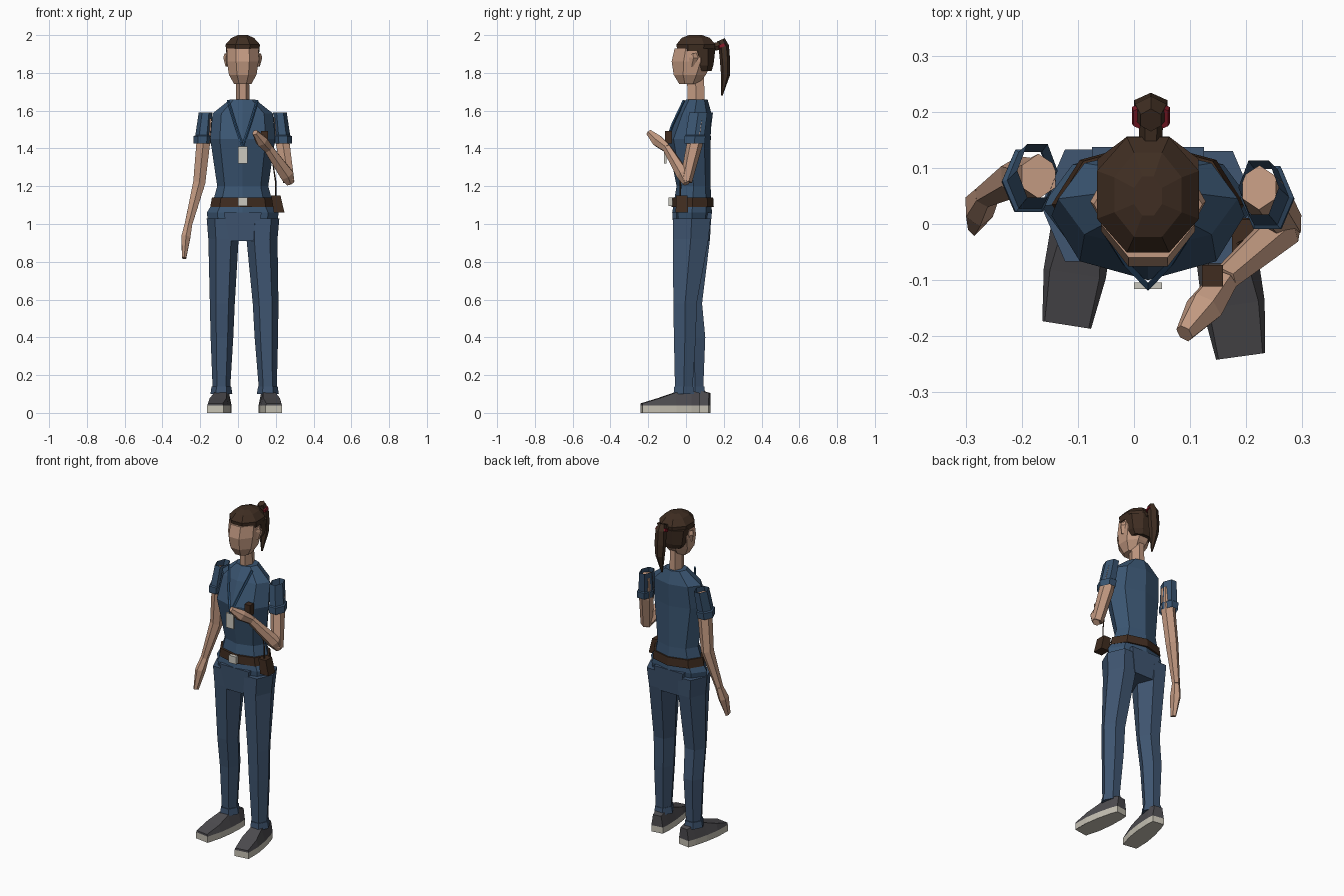
import bpy, bmesh
from math import cos, sin, pi
from mathutils import Vector

default_cube = bpy.data.objects.get("Cube")
if default_cube:
    bpy.data.objects.remove(default_cube, do_unlink=True)

MID = 0.025  # x of the body's centre line


def material(name, red, green, blue):
    mat = bpy.data.materials.new(name)
    mat.use_nodes = True
    mat.diffuse_color = (red, green, blue, 1)
    shader = next(n for n in mat.node_tree.nodes if n.type == 'BSDF_PRINCIPLED')
    shader.inputs["Base Color"].default_value = (red, green, blue, 1)
    shader.inputs["Roughness"].default_value = 0.8
    return mat


skin = material("skin", 0.54, 0.32, 0.22)
shirt_blue = material("shirt blue", 0.042, 0.09, 0.165)
trouser_blue = material("trouser blue", 0.05, 0.092, 0.165)
trim_blue = material("trim blue", 0.035, 0.105, 0.22)
hair_brown = material("hair brown", 0.05, 0.027, 0.016)
leather = material("leather brown", 0.05, 0.025, 0.014)
shoe_grey = material("shoe grey", 0.075, 0.072, 0.08)
sole_grey = material("sole grey", 0.56, 0.53, 0.45)
metal = material("badge grey", 0.6, 0.58, 0.52)
tie_red = material("tie red", 0.22, 0.01, 0.02)


def skin_rings(name, rings, mat, closed=True):
    """Join rings of points with faces, capping both ends if closed."""
    bm = bmesh.new()
    loops = [[bm.verts.new(p) for p in ring] for ring in rings]
    count = len(loops[0])
    for low, high in zip(loops, loops[1:]):
        for i in range(count):
            j = (i + 1) % count
            bm.faces.new((low[i], low[j], high[j], high[i]))
    if closed:
        bm.faces.new(loops[0])
        bm.faces.new(loops[-1])
    bmesh.ops.recalc_face_normals(bm, faces=bm.faces[:])
    mesh = bpy.data.meshes.new(name)
    bm.to_mesh(mesh)
    bm.free()
    mesh.materials.append(mat)
    obj = bpy.data.objects.new(name, mesh)
    bpy.context.collection.objects.link(obj)
    return obj


def polygon(sides, turn=0.0):
    """Regular polygon stretched to fill the square from -1 to 1."""
    pts = [(cos(2 * pi * (i + turn) / sides), sin(2 * pi * (i + turn) / sides))
           for i in range(sides)]
    wide = max(abs(p[0]) for p in pts)
    deep = max(abs(p[1]) for p in pts)
    return [(u / wide, v / deep) for u, v in pts]


def stack(name, rings, mat, sides=8, turn=0.0, closed=True):
    """Level rings given as x, y, z, half width, half depth."""
    shape = polygon(sides, turn)
    return skin_rings(name, [[(x + u * rx, y + v * ry, z) for u, v in shape]
                             for x, y, z, rx, ry in rings], mat, closed)


def centred(name, rings, mat, **options):
    return stack(name, [(MID, *ring) for ring in rings], mat, **options)


def limb(name, path, mat, sides=6):
    """Tube along a path of x, y, z, depth radius, width radius."""
    points = [Vector(p[:3]) for p in path]
    rings = []
    for i, p in enumerate(path):
        along = (points[min(i + 1, len(points) - 1)] - points[max(i - 1, 0)]).normalized()
        ref = Vector((1, 0, 0)) if abs(along.y) > 0.9 else Vector((0, 1, 0))
        a = (ref - along * ref.dot(along)).normalized()
        b = along.cross(a)
        rings.append([points[i] + a * u * p[3] + b * v * p[-1] for u, v in polygon(sides)])
    return skin_rings(name, rings, mat)


def box(name, centre, size, mat):
    x, y, z = centre
    w, d, h = (s / 2 for s in size)
    return stack(name, [(x, y, z - h, w, d), (x, y, z + h, w, d)], mat, 4, 0.5)


# Head, neck and ears
centred("head", [(0.015, 1.74, 0.045, 0.05), (0.02, 1.79, 0.073, 0.085),
                 (0.032, 1.86, 0.084, 0.108), (0.04, 1.93, 0.083, 0.1)], skin, turn=0.5)
centred("neck", [(0.055, 1.63, 0.036, 0.045), (0.05, 1.78, 0.034, 0.045)], skin, sides=6)
for side, label in ((-1, "right"), (1, "left")):
    x = MID + side * 0.085
    limb(label + "_ear", [(x, 0.035, 1.9, 0.02, 0.012), (x + side * 0.004, 0.04, 1.88, 0.025, 0.014),
                          (x, 0.03, 1.835, 0.008, 0.006)], skin, 4)

# Hair cap, back hair and ponytail
centred("hair_cap", [(0.052, 1.915, 0.088, 0.098), (0.052, 1.95, 0.091, 0.103),
                     (0.052, 1.985, 0.06, 0.075), (0.05, 2.0, 0.025, 0.035)], hair_brown, turn=0.5)
centred("back_hair", [(0.095, 1.81, 0.06, 0.04), (0.095, 1.84, 0.078, 0.05),
                      (0.088, 1.93, 0.09, 0.068)], hair_brown, turn=0.5)
TAIL = 0.03
limb("ponytail_root", [(TAIL, 0.13, 1.935, 0.02), (TAIL, 0.19, 1.945, 0.022)], hair_brown)
limb("ponytail", [(TAIL, 0.185, 1.975, 0.022, 0.018), (TAIL, 0.2, 1.94, 0.028),
                  (TAIL, 0.207, 1.86, 0.027, 0.03), (TAIL, 0.209, 1.79, 0.024, 0.024),
                  (TAIL, 0.19, 1.68, 0.004)], hair_brown)
limb("hair_tie", [(TAIL, 0.188, 1.952, 0.029, 0.031), (TAIL, 0.194, 1.937, 0.031, 0.034)], tie_red)

# Shirt, flaring below the waist
centred("shirt", [(0.03, 1.02, 0.185, 0.1), (0.032, 1.06, 0.19, 0.105),
                  (0.035, 1.11, 0.16, 0.1), (0.04, 1.2, 0.135, 0.09),
                  (0.015, 1.45, 0.172, 0.115), (0.045, 1.585, 0.16, 0.09),
                  (0.057, 1.66, 0.066, 0.057)], shirt_blue)

# Neckline trim, badge, belt and buckle
for side, label in ((-1, "right"), (1, "left")):
    limb(label + "_neck_trim", [(MID + side * 0.078, -0.01, 1.655, 0.007),
                                (MID + side * 0.04, -0.07, 1.53, 0.007),
                                (MID, -0.112, 1.41, 0.007)], trim_blue, 4)
box("badge", (MID, -0.11, 1.365), (0.05, 0.012, 0.09), metal)
centred("belt", [(0.035, 1.09, 0.172, 0.112), (0.035, 1.14, 0.163, 0.109)], leather)
box("buckle", (MID, -0.082, 1.117), (0.05, 0.02, 0.045), metal)

# Belt pouch with aerial, and chest radio
stack("belt_pouch", [(0.218, -0.022, 1.06, 0.028, 0.033),
                     (0.2, -0.022, 1.15, 0.025, 0.03)], leather, 4, 0.5)
limb("pouch_aerial", [(0.2, -0.03, 1.14, 0.005), (0.2, -0.03, 1.22, 0.004),
                      (0.185, -0.035, 1.32, 0.003)], leather, 4)
box("chest_radio", (0.14, -0.092, 1.46), (0.038, 0.038, 0.065), leather)

# Pelvis piece between the legs
centred("pelvis", [(0.03, 0.91, 0.07, 0.092), (0.032, 1.06, 0.1, 0.105)], trouser_blue,
        sides=4, turn=0.5)

# Sleeves, open at both ends, with a raised cuff
for side, label, y in ((-1, "right", 0.075), (1, "left", 0.045)):
    sleeve = [(0.197, 0.02, 1.59, 0.036, 0.048), (0.21, 0.003, 1.47, 0.041, 0.05),
              (0.212, 0.002, 1.465, 0.048, 0.056), (0.215, 0.0, 1.425, 0.046, 0.054)]
    stack(label + "_sleeve", [(MID + side * dx, y + dy, z, rx, ry)
                              for dx, dy, z, rx, ry in sleeve], shirt_blue, 6, closed=False)

# Hanging right arm and raised left arm, each with its hand
limb("right_arm", [(-0.17, 0.085, 1.56, 0.04, 0.03), (-0.185, 0.078, 1.42, 0.04, 0.036),
                   (-0.205, 0.085, 1.22, 0.036, 0.032), (-0.262, 0.052, 1.0, 0.022, 0.02)], skin)
limb("right_hand", [(-0.262, 0.052, 1.0, 0.022, 0.02), (-0.276, 0.03, 0.93, 0.036, 0.024),
                    (-0.285, 0.0, 0.82, 0.022, 0.011)], skin)
limb("left_upper_arm", [(0.223, 0.065, 1.56, 0.04, 0.03), (0.238, 0.045, 1.42, 0.042, 0.036),
                        (0.268, 0.0, 1.225, 0.032, 0.03)], skin)
limb("left_forearm", [(0.277, 0.003, 1.215, 0.02), (0.258, -0.015, 1.26, 0.036),
                      (0.16, -0.1, 1.4, 0.024)], skin)
limb("left_hand", [(0.16, -0.1, 1.4, 0.024), (0.125, -0.15, 1.44, 0.034, 0.03),
                   (0.09, -0.195, 1.485, 0.018, 0.014)], skin)

# Trouser legs and cuffs
right_leg = [(-0.08, 0.033, 1.03, 0.086, 0.1), (-0.077, 0.033, 0.92, 0.08, 0.094),
             (-0.083, 0.025, 0.58, 0.066, 0.06), (-0.085, 0.045, 0.4, 0.06, 0.057),
             (-0.088, 0.047, 0.12, 0.046, 0.044)]
left_leg = [(0.133, 0.03, 1.03, 0.086, 0.1), (0.127, 0.025, 0.92, 0.082, 0.094),
            (0.146, -0.005, 0.58, 0.068, 0.062), (0.15, -0.006, 0.4, 0.062, 0.058),
            (0.158, -0.012, 0.12, 0.047, 0.046)]
for label, leg in (("right", right_leg), ("left", left_leg)):
    stack(label + "_trouser_leg", leg, trouser_blue, 6)
    x, y = leg[-1][:2]
    stack(label + "_trouser_cuff", [(x, y, 0.1, 0.058, 0.054), (x, y, 0.14, 0.052, 0.05)],
          trouser_blue, 6)

# Shoes: sections from heel to toe as position, half width, top height, top width ratio
SECTIONS = [(0, 0.036, 0.105, 0.7), (0.15, 0.046, 0.118, 0.65), (0.42, 0.055, 0.108, 0.6),
            (0.7, 0.056, 0.078, 0.8), (1, 0.044, 0.05, 0.9)]
SOLE_TOP = 0.038
for label, heel, toe in (("right", (-0.072, 0.125), (-0.12, -0.18)),
                         ("left", (0.148, 0.07), (0.19, -0.236))):
    start, end = Vector((*heel, 0)), Vector((*toe, 0))
    across = (end - start).cross(Vector((0, 0, 1))).normalized()
    upper, sole = [], []
    for t, width, top, ratio in SECTIONS:
        p = start.lerp(end, t)
        def section(low, high, w_low, w_high):
            return [p + across * w + Vector((0, 0, z)) for w, z in
                    ((-w_low, low), (w_low, low), (w_high, high), (-w_high, high))]
        upper.append(section(SOLE_TOP, top, width, width * ratio))
        sole.append(section(0, SOLE_TOP, width, width))
    skin_rings(label + "_shoe", upper, shoe_grey)
    skin_rings(label + "_sole", sole, sole_grey)
    # Dark tread under the sole
    tread = [[v - Vector((0, 0, v.z)) + Vector((0, 0, 0.003 * (i > 1)))
              for i, v in enumerate(ring)] for ring in sole]
    skin_rings(label + "_tread", tread, shoe_grey)
